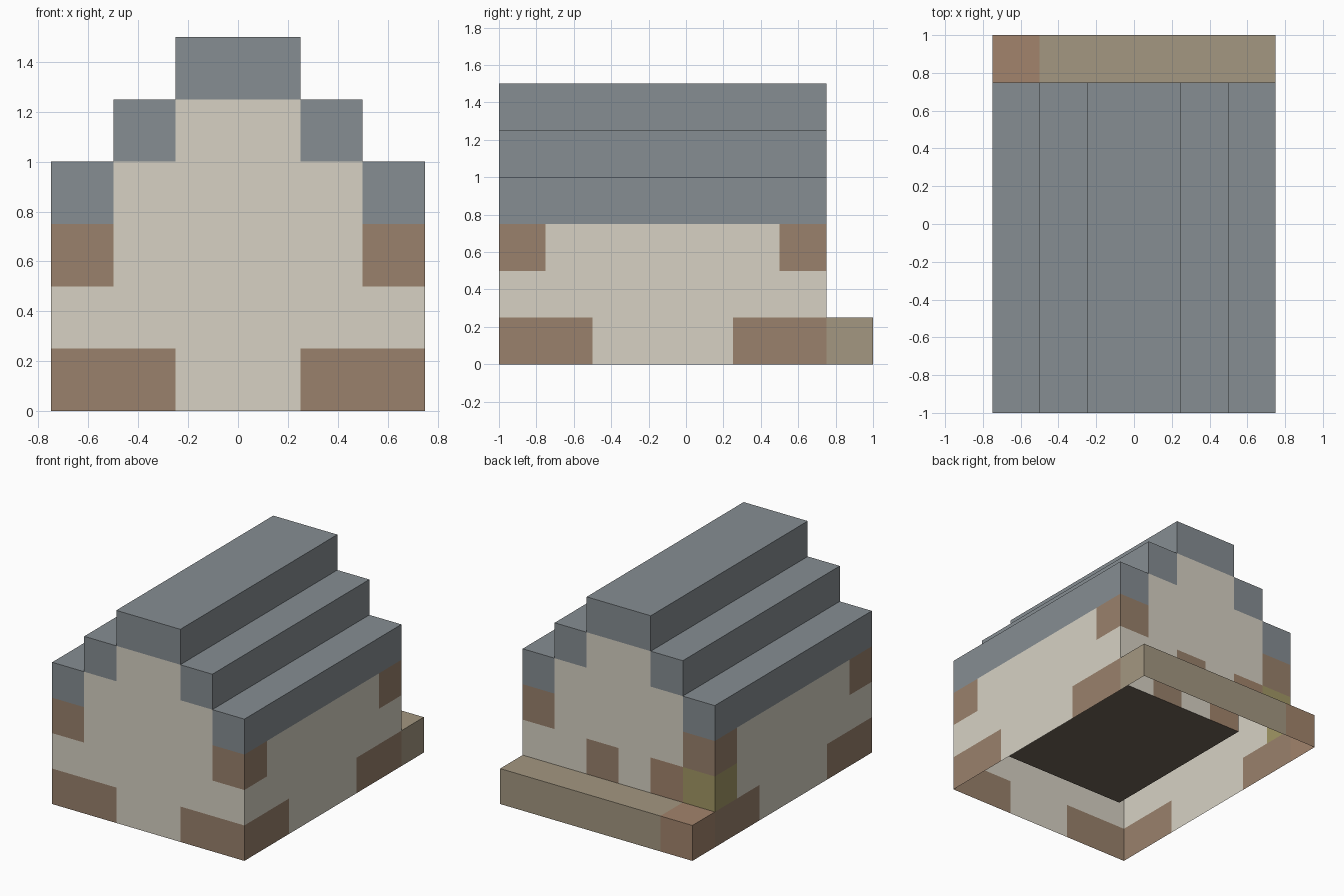
import bpy, bmesh
from mathutils import Vector

if "Cube" in bpy.data.objects:
    bpy.data.objects.remove(bpy.data.objects["Cube"])

C = 0.25  # block size

COLORS = {
    "plaster": (0.68, 0.64, 0.55, 1),
    "timber": (0.32, 0.22, 0.15, 1),
    "slate": (0.24, 0.27, 0.29, 1),
    "tan": (0.37, 0.31, 0.22, 1),
    "clay": (0.36, 0.23, 0.15, 1),
    "moss": (0.36, 0.31, 0.13, 1),
    "dark": (0.16, 0.13, 0.10, 1),
}
NAMES = list(COLORS)
MATS = []
for name, rgba in COLORS.items():
    m = bpy.data.materials.new(name)
    m.diffuse_color = rgba
    m.use_nodes = True
    m.node_tree.nodes["Principled BSDF"].inputs["Base Color"].default_value = m.diffuse_color
    MATS.append(m)


class Part:
    """A mesh assembled from flat axis-aligned panels."""

    def __init__(self, name):
        self.name, self.bm = name, bmesh.new()

    def panel(self, axis, at, u0, u1, v0, v1, side, color):
        ring = []
        for u, v in ((u0, v0), (u1, v0), (u1, v1), (u0, v1)):
            co = [u, v]
            co.insert(axis, at)
            ring.append(self.bm.verts.new(Vector(co)))
        f = self.bm.faces.new(ring)
        f.normal_update()
        if f.normal[axis] * side < 0:
            f.normal_flip()
        f.material_index = NAMES.index(color)

    def finish(self):
        bmesh.ops.remove_doubles(self.bm, verts=self.bm.verts, dist=1e-4)
        mesh = bpy.data.meshes.new(self.name)
        for m in MATS:
            mesh.materials.append(m)
        self.bm.to_mesh(mesh)
        self.bm.free()
        bpy.context.collection.objects.link(bpy.data.objects.new(self.name, mesh))


def height(x):
    """Stepped gable height over a column of blocks."""
    a = abs(x)
    return 1.0 if a > 0.5 else 1.25 if a > 0.25 else 1.5


def front_color(x, z):
    a = abs(x)
    timber = (z < 0.25 and a > 0.25) or (0.5 < z < 0.75 and a > 0.5)
    return "timber" if timber else "plaster"


def back_color(x, z):
    if 0.25 < z < 0.5:
        if 0 < x < 0.25:
            return "timber"
        if x < -0.5:
            return "moss"
        if x < -0.25:
            return "clay"
    return front_color(x, z)


def side_color(side, y, z):
    if side < 0 and y > 0.5 and 0.25 < z < 0.5:
        return "moss"
    timber = (z < 0.25 and (y < -0.5 or y > 0.25)) or (
        0.5 < z < 0.75 and (y < -0.75 or y > 0.5))
    return "timber" if timber else "plaster"


walls, roof, room = Part("walls"), Part("stepped_roof"), Part("inner_room")
Y0, Y1 = -1.0, 0.75        # outer walls
R0, R1 = Y0 + C, Y1 - C    # inner room

for i in range(6):
    x0 = -0.75 + i * C
    x1, xc = x0 + C, x0 + C / 2
    top = height(xc)
    # Front and back gables (the back is open behind the low step)
    for y, side, pick, first in ((Y0, -1, front_color, 0), (Y1, 1, back_color, 1)):
        for k in range(first, round(top / C) - 1):
            walls.panel(1, y, x0, x1, k * C, k * C + C, side,
                        pick(xc, k * C + C / 2))
        roof.panel(1, y, x0, x1, top - C, top, side, "slate")
    # Roof treads
    roof.panel(2, top, x0, x1, Y0, Y1, 1, "slate")
    # Room floor, stepped ceiling and end walls
    if abs(xc) < 0.5:
        room.panel(2, C, x0, x1, R0, R1, 1, "dark")
        room.panel(2, top - C, x0, x1, R0, R1, -1, "slate")
        for k in range(1, round(top / C) - 1):
            z = k * C
            room.panel(1, R0, x0, x1, z, z + C, 1, "plaster")
            room.panel(1, R1, x0, x1, z, z + C, -1, back_color(xc, z + C / 2))

for s in (-1, 1):
    # Roof risers
    for x, z in ((0.75, 0.75), (0.5, 1.0), (0.25, 1.25)):
        roof.panel(0, s * x, Y0, Y1, z, z + C, s, "slate")
    # Long side walls
    for j in range(7):
        y0 = Y0 + j * C
        for k in range(3):
            walls.panel(0, s * 0.75, y0, y0 + C, k * C, k * C + C, s,
                        side_color(s, y0 + C / 2, k * C + C / 2))
    # Room side walls and ceiling riser
    room.panel(0, s * 0.5, R0, R1, C, 0.75, -s, "plaster")
    room.panel(0, s * 0.5, R0, R1, 0.75, 1.0, -s, "slate")
    room.panel(0, s * 0.25, R0, R1, 1.0, 1.25, -s, "slate")

for part in (walls, roof, room):
    part.finish()

# Low step along the back, open underneath
step = Part("back_step")
for i in range(6):
    x0 = -0.75 + i * C
    col = "clay" if i == 0 else "tan"
    step.panel(2, C, x0, x0 + C, Y1, 1.0, 1, col)
    step.panel(1, 1.0, x0, x0 + C, 0, C, 1, col)
step.panel(0, -0.75, Y1, 1.0, 0, C, -1, "clay")
step.panel(0, 0.75, Y1, 1.0, 0, C, 1, "tan")
step.finish()
